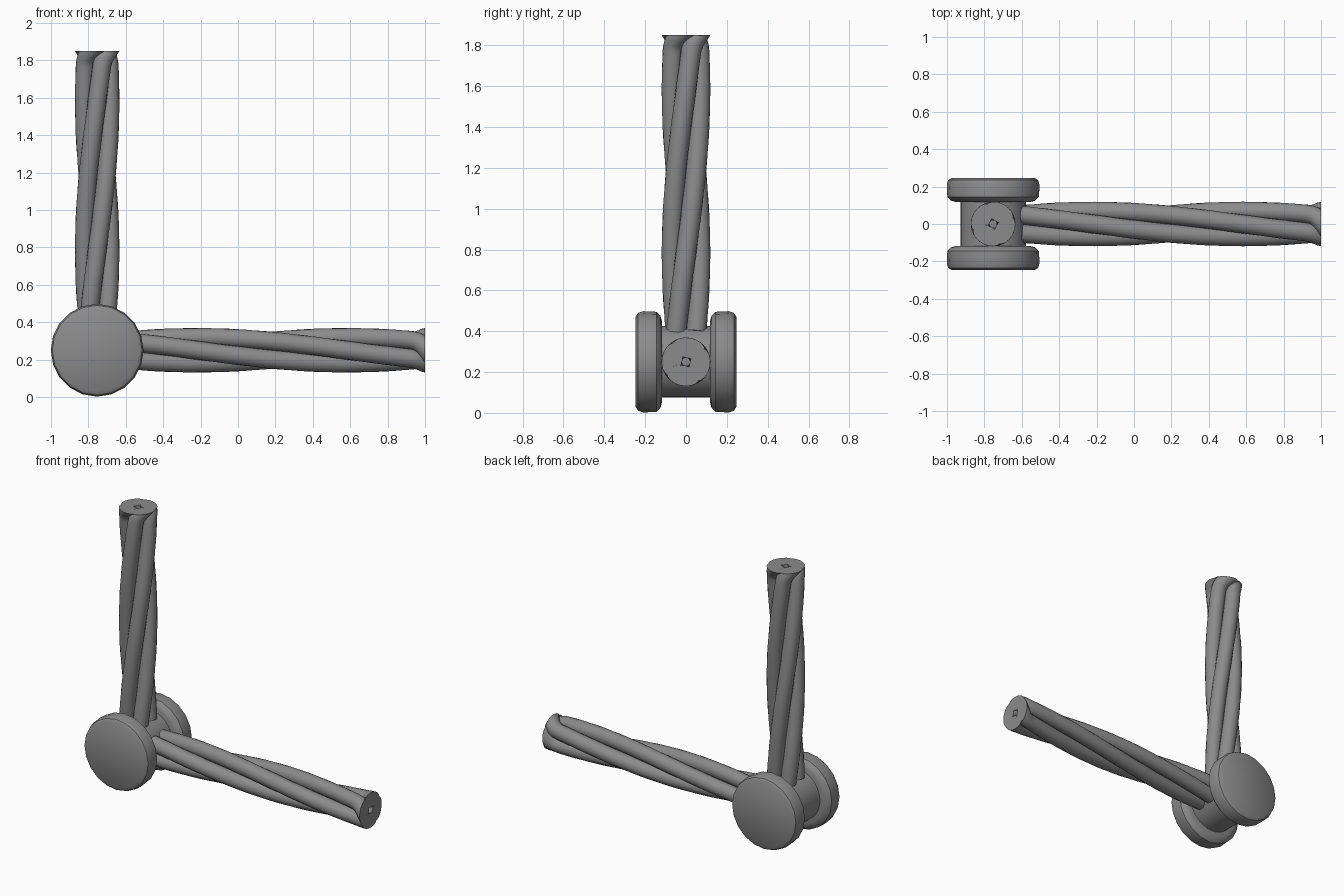
import bpy, bmesh, math
from mathutils import Matrix, Vector

cube = bpy.data.objects.get("Cube")
if cube:
    bpy.data.objects.remove(cube)

steel = bpy.data.materials.new("grey_steel")
steel.use_nodes = True
GREY = (0.26, 0.26, 0.26, 1)
steel.diffuse_color = GREY
steel.node_tree.nodes["Principled BSDF"].inputs["Base Color"].default_value = GREY

HUB = Vector((-0.753, 0, 0.25))
STRANDS, OFFSET, RADIUS = 4, 0.069, 0.05
TWIST = math.pi / 1.6          # radians per unit of length
START, RINGS, SIDES = 0.15, 64, 16


def finish(name, bm, angle=35):
    bmesh.ops.recalc_face_normals(bm, faces=bm.faces)
    mesh = bpy.data.meshes.new(name)
    bm.to_mesh(mesh)
    bm.free()
    obj = bpy.data.objects.new(name, mesh)
    bpy.context.collection.objects.link(obj)
    mesh.materials.append(steel)
    bpy.ops.object.select_all(action="DESELECT")
    obj.select_set(True)
    bpy.context.view_layer.objects.active = obj
    bpy.ops.object.shade_smooth_by_angle(angle=math.radians(angle))
    return obj


def lathe(name, profile, sides):
    """Closed solid turned around the y axis through the hub; profile is (y, radius)."""
    bm = bmesh.new()
    rings = []
    for y, r in profile:
        rings.append([bm.verts.new(HUB + Vector((r * math.cos(a), y, r * math.sin(a))))
                      for a in (math.tau * i / sides for i in range(sides))])
    for a, b in zip(rings, rings[1:]):
        for i in range(sides):
            j = (i + 1) % sides
            bm.faces.new((a[i], a[j], b[j], b[i]))
    bm.faces.new(rings[0])
    bm.faces.new(rings[-1])
    return finish(name, bm)


def rope(name, length, place):
    """Twisted strands along local z, with the tips curling into the flat end."""
    bm = bmesh.new()
    curl = 0.1

    def centre(z, k):
        t = max(0, (z - length + curl) / curl)
        a = math.radians(30) + z * TWIST + 0.55 * t ** 3 + math.tau * k / STRANDS
        return Vector((OFFSET * math.cos(a), OFFSET * math.sin(a), z))

    for k in range(STRANDS):
        rings = []
        for i in range(RINGS + 1):
            s = i / RINGS
            z = START + (length - START) * (1 - (1 - s) ** 1.5)
            c = centre(z, k)
            tangent = (centre(z + 1e-4, k) - centre(z - 1e-4, k)).normalized()
            out = Vector((c.x, c.y, 0)).normalized()
            side = tangent.cross(out)
            ring = []
            for j in range(SIDES):
                a = math.tau * j / SIDES
                p = c + RADIUS * (out * math.cos(a) + side * math.sin(a))
                if p.z > length or i == RINGS:
                    p += tangent * ((length - p.z) / tangent.z)
                ring.append(bm.verts.new(place @ p))
            rings.append(ring)
        for a, b in zip(rings, rings[1:]):
            for j in range(SIDES):
                n = (j + 1) % SIDES
                bm.faces.new((a[j], a[n], b[n], b[j]))
        bm.faces.new(rings[0])
        bm.faces.new(rings[-1])
    return finish(name, bm, 50)


# Hub barrel and the two rounded end discs
lathe("hub_barrel", [(-0.16, 0.175), (0.16, 0.175)], 32)
DISC = [(0.118, 0.2), (0.125, 0.225), (0.145, 0.245), (0.21, 0.248),
        (0.235, 0.24), (0.247, 0.22)]
for side, label in ((-1, "front_disc"), (1, "back_disc")):
    lathe(label, [(side * y, r) for y, r in DISC], 20)

# Upright rope, and the same rope laid along x
rope("upright_rope", 1.6, Matrix.Translation(HUB))
lay = Matrix(((0, 0, 1), (1, 0, 0), (0, 1, 0))).to_4x4()
rope("level_rope", 1.753, Matrix.Translation(HUB) @ lay)
